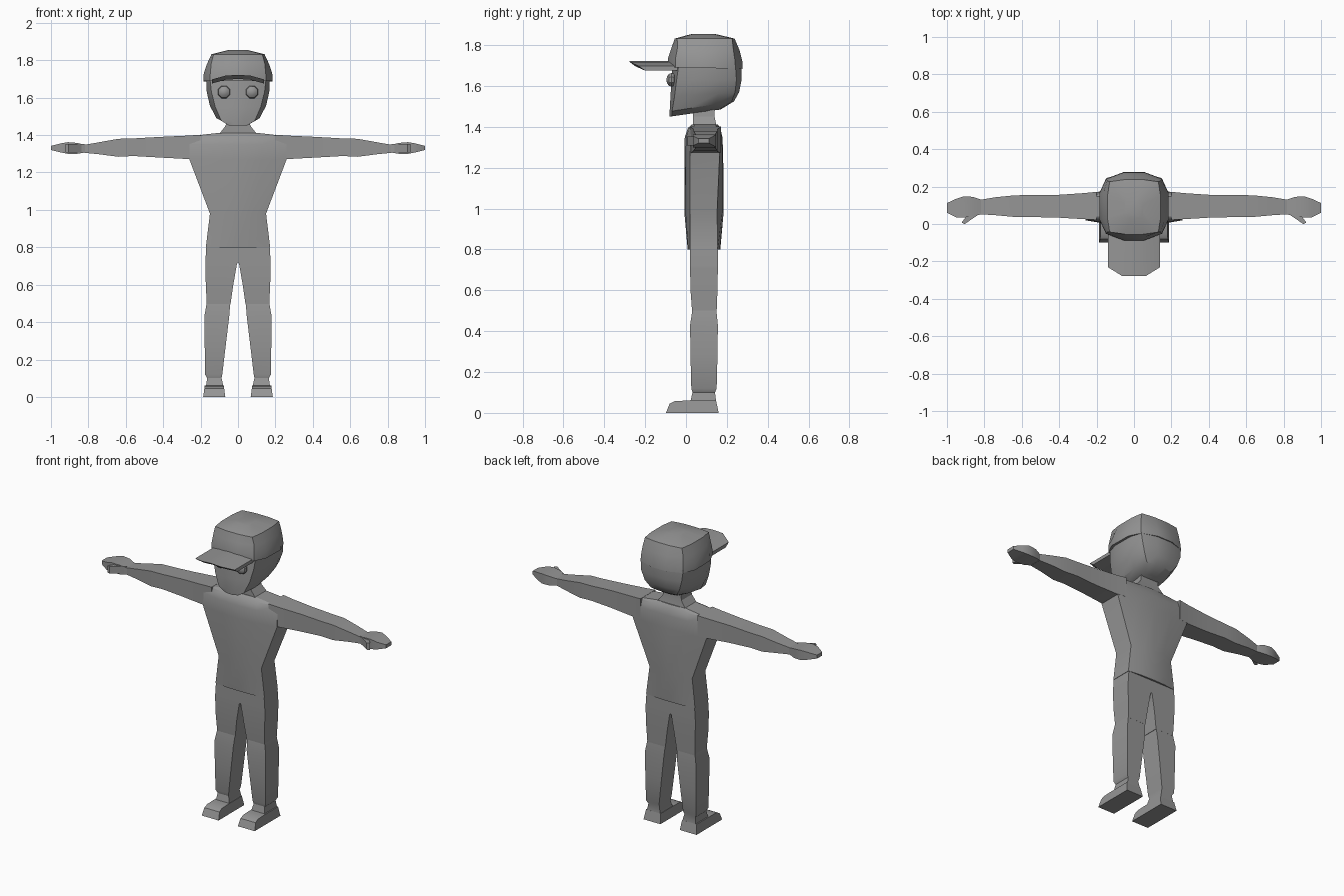
import bpy, bmesh, math

if "Cube" in bpy.data.objects:
    bpy.data.objects.remove(bpy.data.objects["Cube"])

grey = bpy.data.materials.new("plain_grey")
grey.diffuse_color = (0.3, 0.3, 0.3, 1)
grey.use_nodes = True
grey.node_tree.nodes["Principled BSDF"].inputs["Base Color"].default_value = grey.diffuse_color


def finish(ob, mirror=False, angle=30):
    ob.data.materials.append(grey)
    bpy.ops.object.select_all(action='DESELECT')
    ob.select_set(True)
    bpy.context.view_layer.objects.active = ob
    bpy.ops.object.shade_smooth_by_angle(angle=math.radians(angle))
    if mirror:
        m = ob.modifiers.new("mirror", 'MIRROR')
        m.use_mirror_merge = False
    return ob


def loft(name, rings, mirror=False, angle=30):
    """Skin a list of equal-length point rings and close both ends."""
    bm = bmesh.new()
    vs = [[bm.verts.new(p) for p in r] for r in rings]
    n = len(vs[0])
    for a, b in zip(vs, vs[1:]):
        for i in range(n):
            j = (i + 1) % n
            bm.faces.new((a[i], a[j], b[j], b[i]))
    bm.faces.new(vs[0][::-1])
    bm.faces.new(vs[-1])
    bmesh.ops.recalc_face_normals(bm, faces=bm.faces)
    me = bpy.data.meshes.new(name)
    bm.to_mesh(me)
    bm.free()
    ob = bpy.data.objects.new(name, me)
    bpy.context.collection.objects.link(ob)
    return finish(ob, mirror, angle)


def head_ring(zf, zb, hx, cx, yf, yb, d):
    """Twelve-sided bulged square, tilted from zf at the front to zb at the back."""
    k, e = cx * 0.36, (yb - yf) * 0.3
    pts = [(-cx, yf + d), (-k, yf), (k, yf), (cx, yf + d), (hx, yf + e), (hx, yb - e),
           (cx, yb - d), (k, yb), (-k, yb), (-cx, yb - d), (-hx, yb - e), (-hx, yf + e)]
    return [(x, y, zf + (zb - zf) * (y - yf) / (yb - yf)) for x, y in pts]


def torso_ring(z, w, sf, sb, cf, cb):
    """Box section whose front and back swell towards the middle."""
    h = w * 0.5
    mf, mb = cf * 0.8 + sf * 0.2, cb * 0.8 + sb * 0.2
    return [(-w, sf, z), (-h, mf, z), (0, cf, z), (h, mf, z), (w, sf, z),
            (w, sb, z), (h, mb, z), (0, cb, z), (-h, mb, z), (-w, sb, z)]


def x_ring(x, yf, yb, z0, z1):
    return [(x, yf, z0), (x, yb, z0), (x, yb, z1), (x, yf, z1)]


def z_ring(z, x0, x1, yf, yb):
    return [(x0, yf, z), (x1, yf, z), (x1, yb, z), (x0, yb, z)]


# Head
loft("head", [head_ring(*r) for r in [
    (1.45, 1.485, .06, .05, -.08, .17, .01),
    (1.475, 1.525, .115, .09, -.08, .235, .012),
    (1.55, 1.57, .15, .122, -.076, .26, .02),
    (1.63, 1.63, .167, .142, -.071, .272, .025),
    (1.70, 1.70, .17, .15, -.066, .272, .03)]])

# Cap crown
loft("cap_crown", [head_ring(*r) for r in [
    (1.69, 1.685, .184, .15, -.088, .278, .036),
    (1.735, 1.72, .183, .148, -.088, .276, .036),
    (1.785, 1.775, .165, .143, -.072, .262, .03),
    (1.832, 1.832, .142, .13, -.055, .238, .012),
    (1.855, 1.855, .05, .045, .03, .14, .006)]])

# Cap visor, arched across its width
loft("cap_visor", [
    [(x, -.04, z - .022), (x, tip + .03, z - .022), (x, tip, z), (x, -.04, z)]
    for x, tip, z in [(-.138, -.232, 1.698), (-.065, -.277, 1.718), (0, -.277, 1.722),
                      (.065, -.277, 1.718), (.138, -.232, 1.698)]])

# Eyes
bpy.ops.mesh.primitive_uv_sphere_add(segments=8, ring_count=6, radius=.036,
                                     location=(0, 0, 0), rotation=(0, 0, 0))
eye = bpy.context.object
eye.name = "eyes"
for v in eye.data.vertices:
    x, y, z = v.co
    a = math.radians(22.5)
    x, y = x * math.cos(a) - y * math.sin(a), x * math.sin(a) + y * math.cos(a)
    v.co = (x + .075, -z * .7 - .071, y + 1.63)
finish(eye, True)

# Shirt body, shoulders and neck
loft("torso", [torso_ring(*r) for r in [
    (.80, .172, .02, .155, .008, .168),
    (.98, .15, .02, .152, -.008, .184),
    (1.27, .26, .02, .165, -.008, .182),
    (1.35, .26, .025, .165, -.006, .178),
    (1.395, .25, .04, .15, .01, .168),
    (1.412, .10, .04, .145, .03, .155)]])
loft("neck", [z_ring(1.40, -.105, .105, .035, .15), z_ring(1.45, -.066, .066, .035, .14),
              z_ring(1.50, -.06, .06, .035, .14)])

# Arms
loft("arms", [x_ring(*r) for r in [
    (.20, .022, .172, 1.275, 1.402),
    (.27, .026, .165, 1.272, 1.397),
    (.42, .035, .155, 1.28, 1.39),
    (.56, .037, .155, 1.288, 1.382),
    (.64, .038, .153, 1.284, 1.38),
    (.74, .047, .143, 1.297, 1.362),
    (.82, .052, .13, 1.305, 1.348)]], True)

# Hands and thumbs
loft("hands", [x_ring(*r) for r in [
    (.81, .054, .128, 1.308, 1.346),
    (.86, .04, .145, 1.30, 1.358),
    (.91, .035, .148, 1.30, 1.362),
    (.95, .035, .135, 1.308, 1.355),
    (1.0, .06, .112, 1.32, 1.342)]], True)
thumb = [(.82, .058), (.905, 0), (.922, .008), (.893, .045), (.87, .07)]
loft("thumbs", [[(x, y, z) for x, y in thumb] for z in (1.308, 1.352)], True)

# Shorts, meeting at the middle above the crotch
loft("shorts", [z_ring(*r) for r in [
    (.495, .040, .167, .03, .15),
    (.60, .025, .172, .022, .154),
    (.71, .006, .175, .02, .156),
    (.72, 0, .175, .02, .156),
    (.82, 0, .168, .02, .156)]], True)

# Lower legs
loft("lower_legs", [z_ring(*r) for r in [
    (.05, .076, .172, .02, .148),
    (.10, .088, .165, .032, .142),
    (.12, .084, .176, .026, .15),
    (.28, .065, .178, .022, .154),
    (.43, .047, .18, .02, .156),
    (.51, .041, .166, .032, .148)]], True)

# Feet
sole = [(-.098, 0), (.16, 0), (.147, .06), (.0, .06), (-.055, .058), (-.08, .045)]
loft("feet", [[(x + s * z * .13, y, z) for y, z in sole] for x, s in ((.068, 1), (.186, -1))], True)
